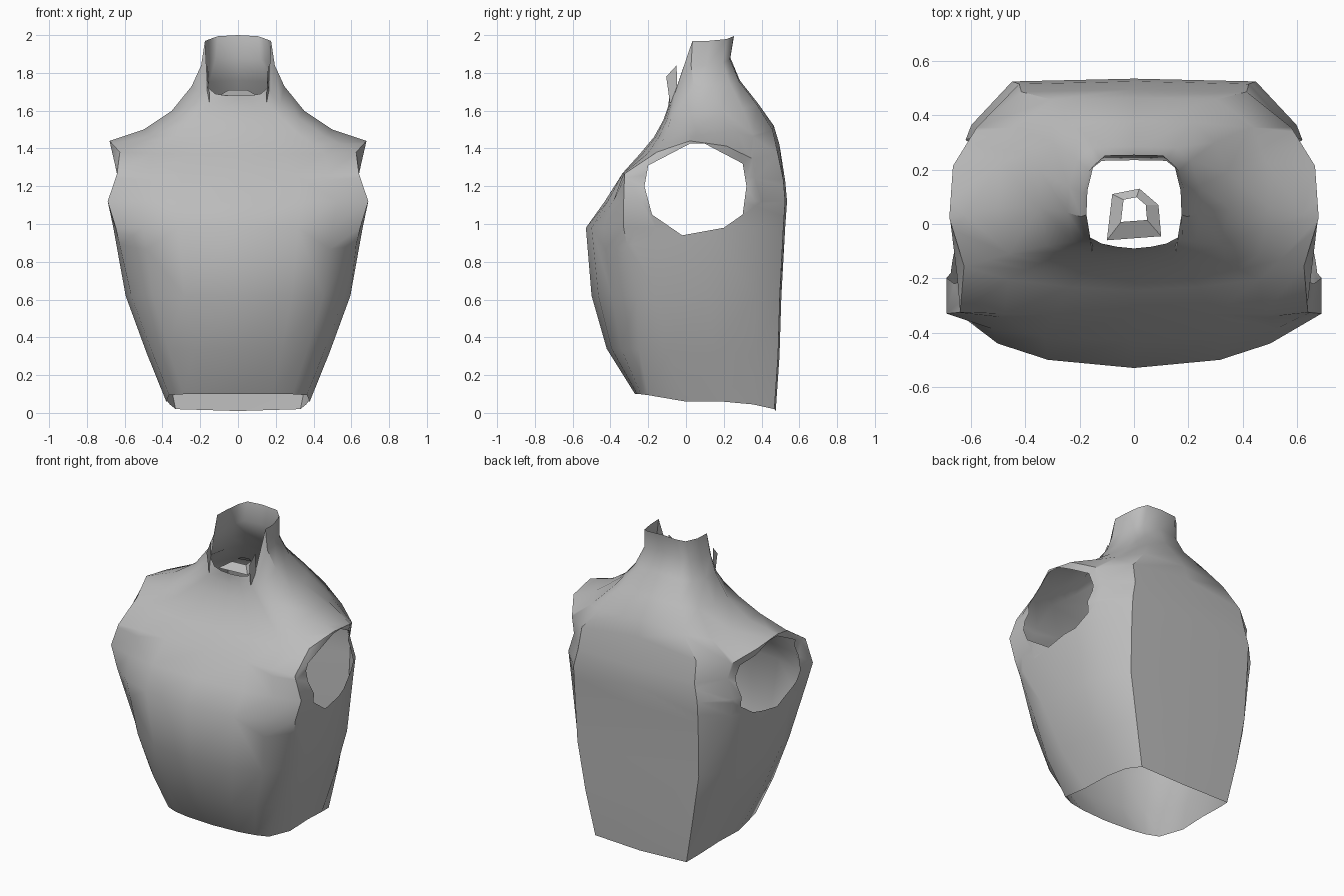
import bpy, bmesh, math
from mathutils import Vector

if "Cube" in bpy.data.objects:
    bpy.data.objects.remove(bpy.data.objects["Cube"])

grey = bpy.data.materials.new("plain grey")
grey.use_nodes = True
COLOUR = (0.5, 0.5, 0.5, 1)
grey.diffuse_color = COLOUR
grey.node_tree.nodes["Principled BSDF"].inputs["Base Color"].default_value = COLOUR


def lerp(a, b, t):
    return a + (b - a) * t


def make_object(name, bm, angle):
    mesh = bpy.data.meshes.new(name)
    bm.to_mesh(mesh)
    bm.free()
    mesh.materials.append(grey)
    obj = bpy.data.objects.new(name, mesh)
    bpy.context.collection.objects.link(obj)
    bpy.ops.object.select_all(action="DESELECT")
    obj.select_set(True)
    bpy.context.view_layer.objects.active = obj
    bpy.ops.object.shade_smooth_by_angle(angle=math.radians(angle))
    return obj


# Half-section rules, running from front centre round the side to back centre
RISE = (0, 0, .03, .15, 1, 0, .3, .8, 1)
BULGE = (0, .15, .45, 1)
CUT = (1, .06, 0)
DIP = (0, 0, 0, 0, 0, .3, 1, .6, 0)


def half_section(front_z, side_z, back_z, width, front_y, back_y,
                 bulge, cut, corner, back, yoke=0, dip=0):
    xs = (0, lerp(.48, .35, yoke), lerp(.76, .68, yoke), corner,
          1, .98, lerp(back, 1, .62), back, 0)
    points = []
    for i in range(9):
        if i < 4:
            y = front_y + bulge * BULGE[i]
        elif i < 6:
            y = lerp(front_y, back_y, (.36, .62)[i - 4])
        else:
            y = back_y - cut * CUT[i - 6]
        z = lerp(front_z, side_z, RISE[i]) if i < 5 else lerp(side_z, back_z, RISE[i])
        points.append(Vector((width * xs[i], y, z - dip * DIP[i])))
    return points


# Torso sections from the waist opening up to the collar
sections = [
    half_section(.10, .06, .01, .38, -.27, .475, .07, .12, .96, .87),
    half_section(.34, .32, .30, .485, -.42, .495, .17, .13, .95, .80),
    half_section(.62, .62, .62, .595, -.50, .505, .24, .14, .95, .74),
    half_section(.98, .98, .98, .66, -.53, .525, .20, .16, .98, .68),
    half_section(1.12, 1.12, 1.12, .69, -.43, .535, .10, .17, 1, .65),
    half_section(1.27, 1.25, 1.23, .64, -.335, .525, .01, .16, 1, .66, .2),
    half_section(1.37, 1.44, 1.42, .68, -.245, .495, .09, .14, .92, .61, 1, .09),
    half_section(1.46, 1.50, 1.52, .50, -.17, .465, .06, .11, .92, .61, 1, .03),
    half_section(1.55, 1.60, 1.64, .35, -.12, .38, .04, .08, .92, .61, 1),
    half_section(1.62, 1.73, 1.76, .245, -.095, .285, .03, .05, .92, .61, 1),
    half_section(1.66, 1.84, 1.88, .195, -.09, .235, .03, .04, .92, .61, 1),
    half_section(1.68, 1.97, 2.0, .175, -.09, .255, .04, .04, .92, .61, 1),
]

bm = bmesh.new()
rings = []
for half in sections:
    mirrored = [Vector((-p.x, p.y, p.z)) for p in half[-2:0:-1]]
    rings.append([bm.verts.new(p) for p in half + mirrored])
for low, high in zip(rings, rings[1:]):
    for i in range(len(low)):
        j = (i + 1) % len(low)
        bm.faces.new((low[i], low[j], high[j], high[i]))

# Arm openings: clip the side faces to a convex outline and remove the inside
ARM_HOLE = [(-.02, .94), (.2, .98), (.3, 1.05), (.32, 1.2), (.3, 1.32),
            (.1, 1.425), (.02, 1.425), (-.2, 1.31), (-.22, 1.2), (-.18, 1.05)]
inside = [f for f in bm.faces if abs(f.calc_center_median().x) > .45]
for (ya, za), (yb, zb) in zip(ARM_HOLE, ARM_HOLE[1:] + ARM_HOLE[:1]):
    origin = Vector((0, ya, za))
    normal = Vector((0, zb - za, ya - yb)).normalized()
    geom = set(inside)
    for f in inside:
        geom.update(f.edges)
        geom.update(f.verts)
    cut = bmesh.ops.bisect_plane(bm, geom=list(geom), plane_co=origin,
                                 plane_no=normal, dist=1e-5)
    inside = [f for f in cut["geom"] if isinstance(f, bmesh.types.BMFace)
              and (f.calc_center_median() - origin).dot(normal) < 0]
bmesh.ops.delete(bm, geom=inside, context="FACES")
bmesh.ops.recalc_face_normals(bm, faces=bm.faces)
make_object("torso_shell", bm, 40)

# Small upright flaps at the front corners of the collar
for side, name in ((1, "left_collar_flap"), (-1, "right_collar_flap")):
    bm = bmesh.new()
    FLAP = [(.165, -.045, 1.68), (.15, -.085, 1.64), (.155, -.105, 1.78), (.16, -.05, 1.84)]
    bm.faces.new([bm.verts.new((side * x, y, z)) for x, y, z in FLAP])
    make_object(name, bm, 20)

# Small ragged ring inside the base of the neck
bm = bmesh.new()
OUTER = [(-.1, -.06), (.1, -.045), (.09, .07), (.02, .13), (-.08, .11)]
centre = Vector((0, .07, 0))
outer, inner = [], []
for x, y in OUTER:
    p = Vector((x, y, 0))
    q = centre + (p - centre) * .48
    outer.append(bm.verts.new((x, y, 1.68)))
    inner.append(bm.verts.new((q.x, q.y, 1.71)))
for i in range(5):
    j = (i + 1) % 5
    bm.faces.new((outer[i], outer[j], inner[j], inner[i]))
make_object("inner_neck_ring", bm, 20)
